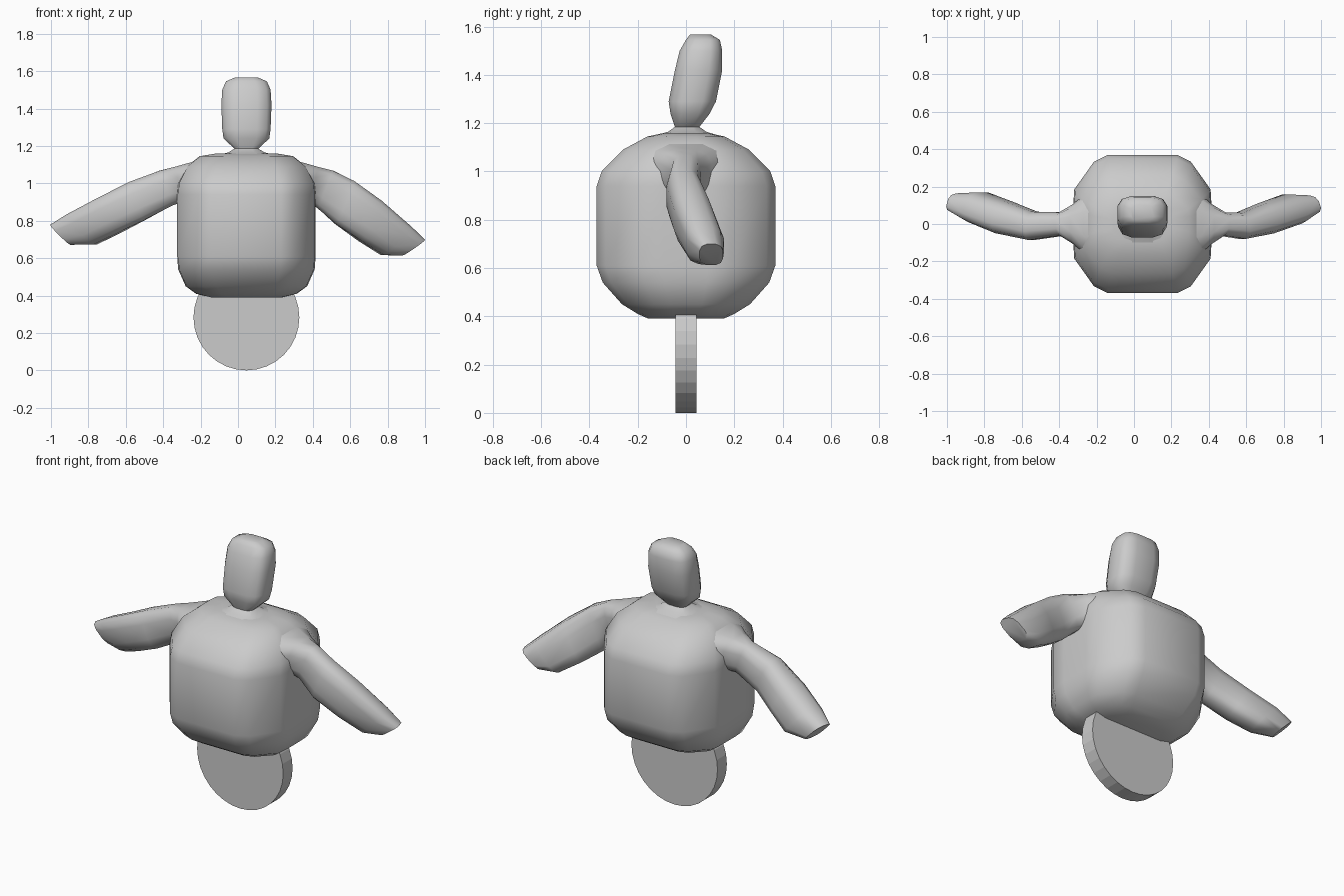
import bpy, bmesh
from math import cos, sin, pi, radians
from mathutils import Vector, Matrix

cube = bpy.data.objects.get("Cube")
if cube:
    bpy.data.objects.remove(cube)

CX = 0.045  # centre line of body, head and wheel

grey = bpy.data.materials.new("plain grey")
grey.use_nodes = True
grey.diffuse_color = (0.6, 0.6, 0.6, 1)
grey.node_tree.nodes["Principled BSDF"].inputs["Base Color"].default_value = (0.6, 0.6, 0.6, 1)


def finish(bm, name, smooth=None):
    bmesh.ops.recalc_face_normals(bm, faces=bm.faces)
    mesh = bpy.data.meshes.new(name)
    bm.to_mesh(mesh)
    bm.free()
    mesh.materials.append(grey)
    obj = bpy.data.objects.new(name, mesh)
    bpy.context.collection.objects.link(obj)
    if smooth:
        bpy.ops.object.select_all(action='DESELECT')
        obj.select_set(True)
        bpy.context.view_layer.objects.active = obj
        bpy.ops.object.shade_smooth_by_angle(angle=radians(smooth))


def power(v, e):
    return abs(v) ** e * (1 if v >= 0 else -1)


def rounded_square(sides, square):
    angles = [2 * pi * (i + 0.5) / sides for i in range(sides)]
    return [(power(cos(a), square), power(sin(a), square)) for a in angles]


def loft(name, sections, outline):
    """Skin copies of a unit outline placed at (centre, half axis, half axis)."""
    bm = bmesh.new()
    rings = [[bm.verts.new(c + u * p + v * q) for p, q in outline] for c, u, v in sections]
    count = len(outline)
    for a, b in zip(rings, rings[1:]):
        for i in range(count):
            j = (i + 1) % count
            bm.faces.new((a[i], a[j], b[j], b[i]))
    bm.faces.new(rings[0])
    bm.faces.new(rings[-1])
    finish(bm, name, 50)


def upright(rows):
    return [(Vector((CX, y, z)), Vector((w, 0, 0)), Vector((0, d, 0))) for z, w, y, d in rows]


# Body: an eight-sided plan with softened corners, rounded in at top and bottom
quarter = [(1, 0.25), (0.985, 0.5), (0.70, 0.90), (0.5, 1)]
half = quarter + [(-x, y) for x, y in reversed(quarter)]
plan = half + [(-x, -y) for x, y in half]
BODY = [(0.39, 0.19, 0, 0.155), (0.41, 0.27, 0, 0.2), (0.45, 0.325, 0, 0.265),
        (0.54, 0.365, 0, 0.345), (0.61, 0.37, 0, 0.37), (0.94, 0.37, 0, 0.37),
        (1.0, 0.365, 0, 0.35), (1.09, 0.32, 0, 0.262), (1.145, 0.25, 0, 0.16),
        (1.16, 0.16, 0, 0.09)]
loft("body", upright(BODY), plan)

# Arms: top x, top z, bottom x, bottom z, centre y, half depth
SHOULDER = [(0.20, 1.15, 0.22, 0.86, 0, 0.22), (0.36, 1.11, 0.34, 0.90, 0, 0.165),
            (0.43, 1.09, 0.38, 0.90, 0, 0.11)]
LEFT = [(0.51, 1.07, 0.43, 0.86, 0.0, 0.064), (0.62, 1.015, 0.52, 0.78, -0.01, 0.072),
        (0.76, 0.91, 0.65, 0.69, 0.03, 0.085), (0.92, 0.77, 0.77, 0.615, 0.08, 0.083),
        (0.995, 0.70, 0.87, 0.612, 0.105, 0.052)]
RIGHT = [(0.42, 1.07, 0.35, 0.88, 0.0, 0.064), (0.58, 1.01, 0.50, 0.80, -0.01, 0.078),
         (0.75, 0.92, 0.64, 0.73, 0.035, 0.09), (0.91, 0.835, 0.76, 0.672, 0.09, 0.085),
         (1.0, 0.78, 0.89, 0.67, 0.115, 0.052)]


def arm(name, rows, side, shift):
    rows = [(r[0] - shift, r[1], r[2] - shift) + r[3:] for r in SHOULDER] + rows
    tops = [Vector((side * r[0], r[4], r[1])) for r in rows]
    lows = [Vector((side * r[2], r[4], r[3])) for r in rows]
    sections = []
    for i, (top, low) in enumerate(zip(tops, lows)):
        # Depth runs square to the arm as seen from above
        run = tops[min(i + 1, len(tops) - 1)] - tops[max(i - 1, 0)]
        across = Vector((-run.y, run.x, 0)).normalized() * side
        sections.append(((top + low) / 2, (top - low) / 2, across * rows[i][5]))
    loft(name, sections, rounded_square(12, 0.7))


arm("left_arm", LEFT, 1, 0)
arm("right_arm", RIGHT, -1, 2 * CX)

# Neck and head: height, half width, centre y, half depth
HEAD = [(1.14, 0.20, 0, 0.17), (1.165, 0.10, 0.005, 0.08), (1.185, 0.065, 0.005, 0.052),
        (1.24, 0.125, 0.017, 0.083), (1.29, 0.132, 0.026, 0.1), (1.42, 0.137, 0.052, 0.1),
        (1.50, 0.132, 0.062, 0.09), (1.545, 0.112, 0.07, 0.072), (1.567, 0.06, 0.06, 0.045)]
loft("head", upright(HEAD), rounded_square(12, 0.62))

# Wheel: a flat-sided disc under the body
bm = bmesh.new()
turn = Matrix.Translation((CX, 0, 0.283)) @ Matrix.Rotation(pi / 2, 4, 'X')
bmesh.ops.create_cone(bm, cap_ends=True, segments=32, radius1=0.283, radius2=0.283,
                      depth=0.088, matrix=turn)
finish(bm, "wheel")
